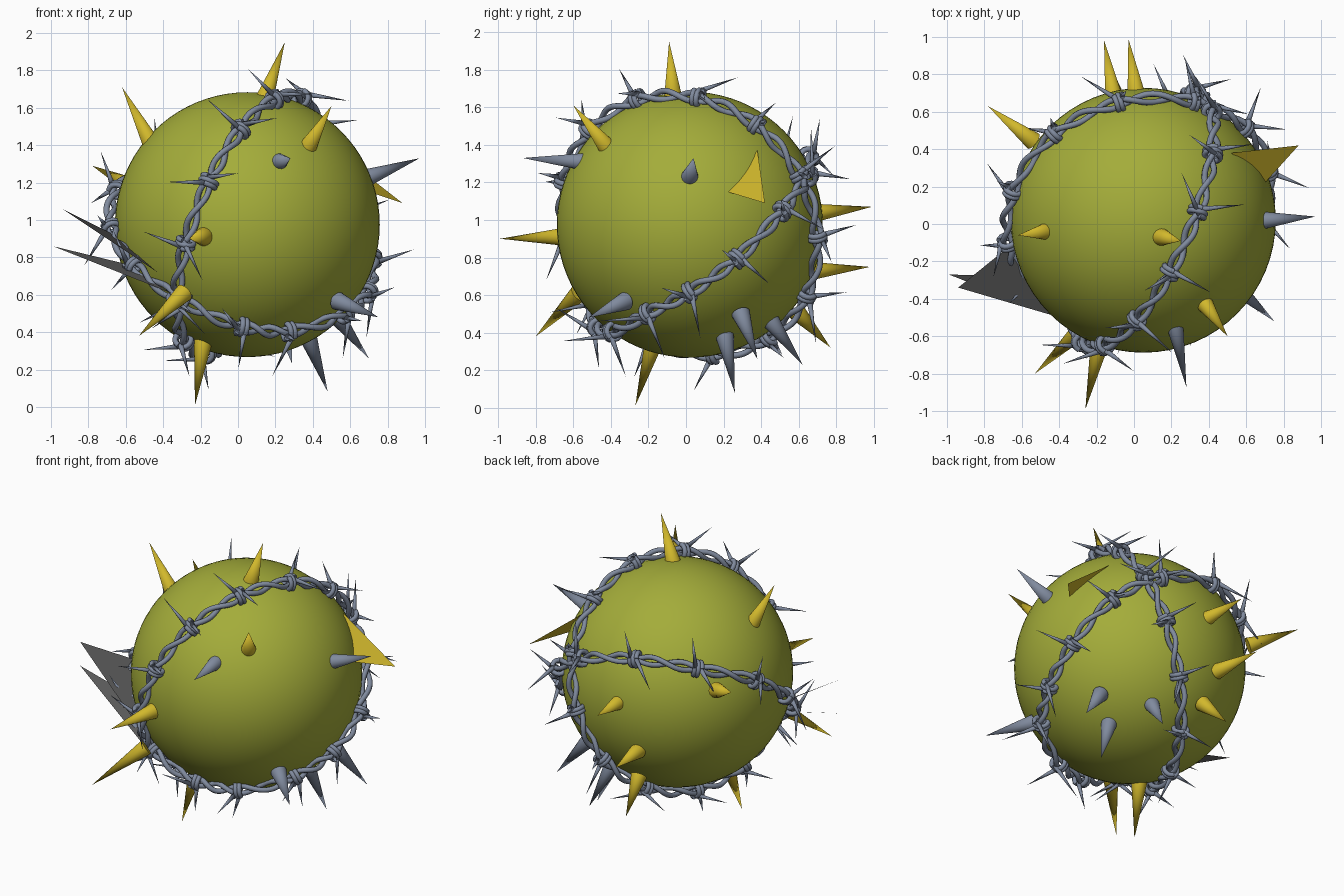
import bpy, bmesh, math, random
from mathutils import Vector

if "Cube" in bpy.data.objects:
    bpy.data.objects.remove(bpy.data.objects["Cube"])

random.seed(11)
C = Vector((0.05, 0.02, 0.975))   # ball centre
R = 0.708                         # ball radius


def material(name, rgb):
    m = bpy.data.materials.new(name)
    m.diffuse_color = (*rgb, 1)
    m.use_nodes = True
    m.node_tree.nodes["Principled BSDF"].inputs["Base Color"].default_value = m.diffuse_color
    return m


OLIVE = material("olive", (0.37, 0.415, 0.042))
GOLD = material("gold", (0.64, 0.48, 0.025))
STEEL = material("steel", (0.215, 0.255, 0.34))
DARK = material("dark_grey", (0.10, 0.10, 0.10))


def mesh_object(name, bm, mat, smooth=True):
    me = bpy.data.meshes.new(name)
    bm.normal_update()
    for f in bm.faces:
        f.smooth = smooth
    bm.to_mesh(me)
    bm.free()
    me.materials.append(mat)
    ob = bpy.data.objects.new(name, me)
    bpy.context.collection.objects.link(ob)
    return ob


def add_cone(bm, base, tip, radius, sides):
    """Pointed cone from base to tip."""
    d = tip - base
    u = d.orthogonal().normalized()
    v = d.normalized().cross(u)
    ring = [bm.verts.new(base + radius * (math.cos(a) * u + math.sin(a) * v))
            for a in (2 * math.pi * i / sides for i in range(sides))]
    top = bm.verts.new(tip)
    for i in range(sides):
        bm.faces.new((ring[i], ring[(i + 1) % sides], top))
    bm.faces.new(ring[::-1])


def tubes(name, paths, radius, mat):
    """Round tubes along (points, cyclic) paths."""
    cu = bpy.data.curves.new(name, 'CURVE')
    cu.dimensions = '3D'
    cu.bevel_depth = radius
    cu.bevel_resolution = 2
    cu.use_fill_caps = True
    for pts, cyclic in paths:
        s = cu.splines.new('POLY')
        s.points.add(len(pts) - 1)
        for p, q in zip(s.points, pts):
            p.co = (*q, 1)
        s.use_cyclic_u = cyclic
    cu.materials.append(mat)
    ob = bpy.data.objects.new(name, cu)
    bpy.context.collection.objects.link(ob)


# ball
bm = bmesh.new()
bmesh.ops.create_uvsphere(bm, u_segments=64, v_segments=40, radius=R)
bmesh.ops.translate(bm, verts=bm.verts, vec=C)
mesh_object("ball", bm, OLIVE)

# conical spikes as (base, tip)
gold = [((-0.47, -0.04, 1.42), (-0.62, -0.06, 1.71)), ((0.15, -0.07, 1.67), (0.25, -0.09, 1.95)),
        ((0.38, -0.43, 1.40), (0.50, -0.60, 1.61)), ((-0.19, -0.67, 0.91), (-0.26, -0.99, 0.90)),
        ((-0.31, -0.59, 0.59), (-0.53, -0.80, 0.38)), ((-0.19, -0.18, 0.32), (-0.23, -0.27, 0.01)),
        ((0.01, 0.71, 1.04), (-0.03, 0.99, 1.07)), ((-0.11, 0.69, 0.73), (-0.16, 0.98, 0.75)),
        ((-0.06, 0.60, 0.50), (-0.09, 0.77, 0.32)), ((-0.56, 0.46, 1.18), (-0.78, 0.63, 1.29))]
steel = [((0.22, -0.55, 1.31), (0.28, -0.87, 1.33)), ((0.70, 0.02, 1.23), (0.97, 0.04, 1.33)),
         ((0.38, 0.21, 0.36), (0.48, 0.26, 0.08)), ((0.53, 0.30, 0.48), (0.70, 0.38, 0.26)),
         ((0.24, 0.46, 0.45), (0.29, 0.62, 0.23)), ((0.55, -0.34, 0.56), (0.75, -0.52, 0.48))]
for name, spikes, mat in (("gold_spikes", gold, GOLD), ("steel_spikes", steel, STEEL)):
    bm = bmesh.new()
    for b, t in spikes:
        b, t = Vector(b), Vector(t)
        add_cone(bm, b - (t - b) * 0.1, t, 0.05, 20)
    ob = mesh_object(name, bm, mat)
    for f in ob.data.polygons:
        f.use_smooth = len(f.vertices) == 3

# flat torn shards
shards = [("gold_shard", GOLD, [(0.88, 0.42, 1.09), (0.52, 0.38, 1.37), (0.70, 0.22, 1.15)]),
          ("upper_dark_shard", DARK, [(-0.94, -0.34, 1.06), (-0.68, -0.13, 0.93), (-0.43, -0.49, 0.72)]),
          ("lower_dark_shard", DARK, [(-0.99, -0.27, 0.86), (-0.62, -0.28, 0.77), (-0.36, -0.52, 0.61)])]
for name, mat, pts in shards:
    bm = bmesh.new()
    bm.faces.new([bm.verts.new(p) for p in pts])
    mesh_object(name, bm, mat, False)

# barbed wire guide paths, relative to the ball centre
n = Vector((-0.856, 0.384, 0.344)).normalized()
u = n.orthogonal().normalized()
v = n.cross(u)
guide_a = [math.cos(i * math.pi / 8) * u + math.sin(i * math.pi / 8) * v for i in range(16)]
guide_b = [Vector(p) for p in (
    (-.05, -.50, -.545), (.20, -.42, -.575), (.50, -.24, -.48), (.64, -.02, -.375),
    (.66, .23, -.195), (.56, .48, .055), (.30, .63, .25), (-.10, .64, .36),
    (-.45, .48, .33), (-.69, .18, .20), (-.73, -.10, .0), (-.62, -.34, -.20),
    (-.36, -.50, -.40))]


def sample(guide, t):
    """Point on a closed smooth path laid on the ball, t from 0 to 1."""
    k = len(guide)
    i, f = divmod((t % 1) * k, 1)
    a, b, c, d = (guide[(int(i) + j) % k].normalized() for j in (-1, 0, 1, 2))
    p = 0.5 * (2 * b + (c - a) * f + (2 * a - 5 * b + 4 * c - d) * f * f
               + (3 * b - a - 3 * c + d) * f ** 3)
    return p.normalized() * 0.735


def frame(guide, t):
    """Point, outward, sideways and along directions."""
    p = sample(guide, t)
    along = (sample(guide, t + 0.002) - sample(guide, t - 0.002)).normalized()
    out = p.normalized()
    return C + p, out, along.cross(out).normalized(), along


def barbed_wire(name, guide, knots, first_knot):
    # first knot sits at the path point nearest to the given position
    t0 = min((i / 400 for i in range(400)),
             key=lambda t: (sample(guide, t) - Vector(first_knot)).length)
    # two twisted strands, one turn per knot gap
    strands = []
    for phase in (0, math.pi):
        pts = []
        for i in range(400):
            p, o, s, _ = frame(guide, i / 400)
            a = 2 * math.pi * knots * (i / 400 - t0) + phase
            pts.append(p + 0.023 * (math.cos(a) * o + math.sin(a) * s))
        strands.append((pts, True))
    tubes(name + "_strands", strands, 0.0165, STEEL)
    # coiled knots and their sharp barbs
    coils, bm = [], bmesh.new()
    for k in range(knots):
        p, o, s, along = frame(guide, t0 + k / knots)
        coil = []
        for i in range(33):
            a = 2 * math.pi * i / 16
            coil.append(p + along * (i / 32 - 0.5) * 0.045
                        + 0.043 * (math.cos(a) * o + math.sin(a) * s))
        coils.append((coil, False))
        for sign in (1, -1):
            d = (o * random.uniform(0.15, 0.8) + s * sign * 0.7
                 + along * random.uniform(-0.6, 0.6)).normalized()
            start = p + o * 0.03 + along * sign * 0.015
            add_cone(bm, start, start + d * random.uniform(0.19, 0.26), 0.016, 8)
    tubes(name + "_knots", coils, 0.015, STEEL)
    mesh_object(name + "_barbs", bm, STEEL)


barbed_wire("upright_wire", guide_a, 13, (-0.07, -0.52, 0.525))
barbed_wire("slanted_wire", guide_b, 13, (0.22, -0.42, -0.57))
